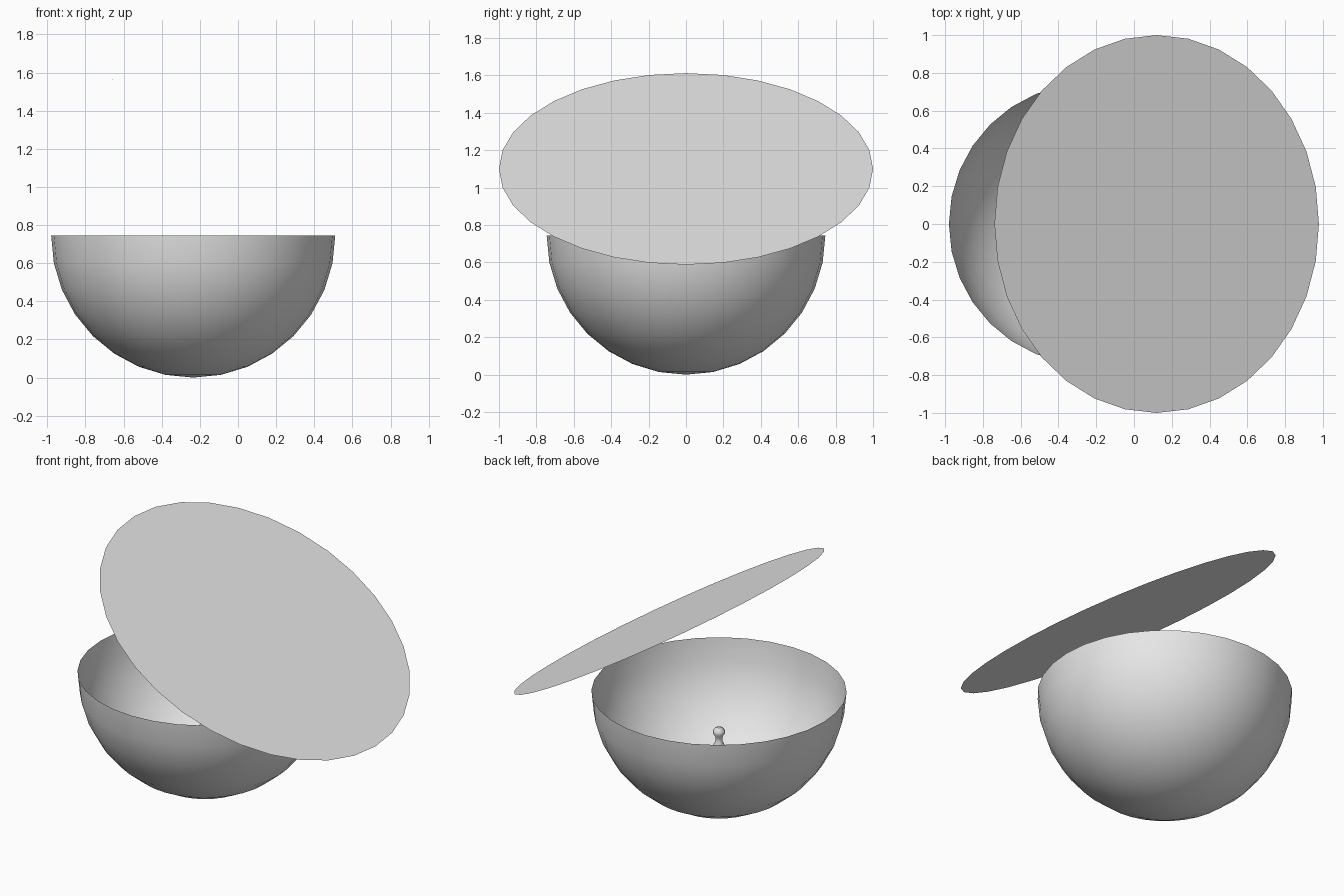
import bpy
import bmesh
from math import radians, sin, cos, pi

cube = bpy.data.objects.get("Cube")
if cube:
    bpy.data.objects.remove(cube, do_unlink=True)

GREY = (0.8, 0.8, 0.8, 1)
grey = bpy.data.materials.new("light_grey")
grey.use_nodes = True
grey.diffuse_color = GREY
grey.node_tree.nodes["Principled BSDF"].inputs["Base Color"].default_value = GREY

SIDES = 32
RADIUS = 0.745
BOWL_X = -0.235


def finish(name, bm, location, smooth_angle=None):
    """Turn a bmesh into a named, coloured object."""
    mesh = bpy.data.meshes.new(name)
    bm.to_mesh(mesh)
    bm.free()
    mesh.materials.append(grey)
    obj = bpy.data.objects.new(name, mesh)
    bpy.context.collection.objects.link(obj)
    obj.location = location
    if smooth_angle:
        bpy.ops.object.select_all(action='DESELECT')
        obj.select_set(True)
        bpy.context.view_layer.objects.active = obj
        bpy.ops.object.shade_smooth_by_angle(angle=radians(smooth_angle))
    return obj


# Bowl: open lower half of a sphere
bm = bmesh.new()
bmesh.ops.create_uvsphere(bm, u_segments=SIDES, v_segments=SIDES // 2, radius=RADIUS)
upper = [v for v in bm.verts if v.co.z > 0.001]
bmesh.ops.delete(bm, geom=upper, context='VERTS')
finish("bowl", bm, (BOWL_X, 0, RADIUS), 40)

# Lid: thin flat disc tilted down towards +x
bm = bmesh.new()
bmesh.ops.create_circle(bm, cap_ends=True, segments=SIDES, radius=1)
lid = finish("tilted_disc", bm, (0.12, 0, 1.1))
lid.rotation_euler.y = radians(30.8)

# Figurine: small turned body hovering at the middle of the bowl
profile = [(0.038, 0), (0.036, 0.02), (0.02, 0.05), (0.022, 0.08),
           (0.036, 0.1), (0.034, 0.12), (0.015, 0.14)]
bm = bmesh.new()
count = 12
rings = [[bm.verts.new((r * cos(2 * pi * i / count), r * sin(2 * pi * i / count), z))
          for i in range(count)] for r, z in profile]
for low, high in zip(rings, rings[1:]):
    for i in range(count):
        j = (i + 1) % count
        bm.faces.new((low[i], low[j], high[j], high[i]))
bm.faces.new(rings[0][::-1])
bm.faces.new(rings[-1])
finish("figurine", bm, (BOWL_X, 0, 0.375), 40)
